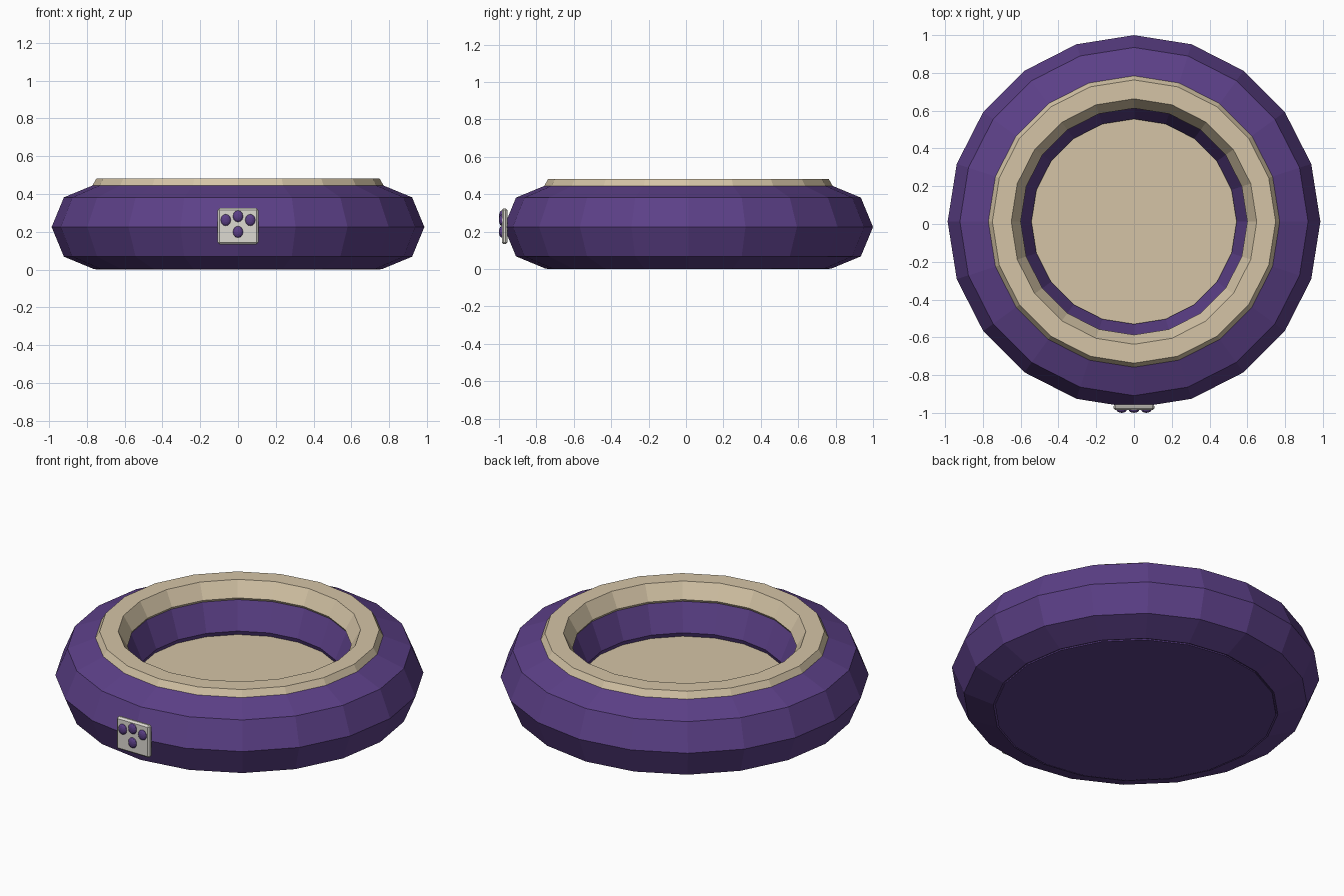
import bpy
from math import pi

if "Cube" in bpy.data.objects:
    bpy.data.objects.remove(bpy.data.objects["Cube"])

CY = 0.013   # ring centre, offset so the tag stays inside the bounds
SIDES = 20


def material(name, rgb):
    m = bpy.data.materials.new(name)
    m.diffuse_color = (*rgb, 1)
    m.use_nodes = True
    m.node_tree.nodes["Principled BSDF"].inputs["Base Color"].default_value = m.diffuse_color
    return m


purple = material("purple fabric", (0.107, 0.051, 0.245))
cream = material("cream fleece", (0.66, 0.55, 0.38))
grey = material("pale grey", (0.72, 0.70, 0.64))


def finish(name, mat):
    ob = bpy.context.object
    ob.name = name
    ob.data.materials.append(mat)
    return ob


def ring(name, mat, major, minor, z, minor_sides):
    bpy.ops.mesh.primitive_torus_add(
        location=(0, CY, z), major_segments=SIDES, minor_segments=minor_sides,
        major_radius=major, minor_radius=minor)
    return finish(name, mat)


def disc(name, mat, radius, z0, z1):
    bpy.ops.mesh.primitive_cylinder_add(
        vertices=SIDES, radius=radius, depth=z1 - z0,
        location=(0, CY, (z0 + z1) / 2))
    return finish(name, mat)


# Padded wall, fleece rim, cushion and base
ring("bed_wall", purple, 0.765, 0.222, 0.225, 8)
ring("fleece_rim", cream, 0.70, 0.10, 0.395, 6)
disc("cushion", cream, 0.60, 0.05, 0.20)
disc("base", purple, 0.755, 0.0, 0.05)

# Bevelled tag on the front
bpy.ops.mesh.primitive_cube_add(size=1, location=(0, -0.970, 0.229))
tag = finish("front_tag", grey)
tag.scale = (0.216, 0.03, 0.192)
bpy.ops.object.transform_apply(location=False, rotation=False, scale=True)
bevel = tag.modifiers.new("bevel", 'BEVEL')
bevel.width = 0.01
bevel.segments = 1

# Paw print: three toes and one pad
paw = [("toe_left", -0.065, 0.262), ("toe_middle", 0, 0.282),
       ("toe_right", 0.065, 0.262), ("paw_pad", 0, 0.199)]
for name, x, z in paw:
    bpy.ops.mesh.primitive_uv_sphere_add(
        segments=12, ring_count=8, radius=1, location=(x, -0.985, z),
        rotation=(pi / 2, 0, 0))
    ob = finish(name, purple)
    ob.scale = (0.027, 0.031, 0.015)
